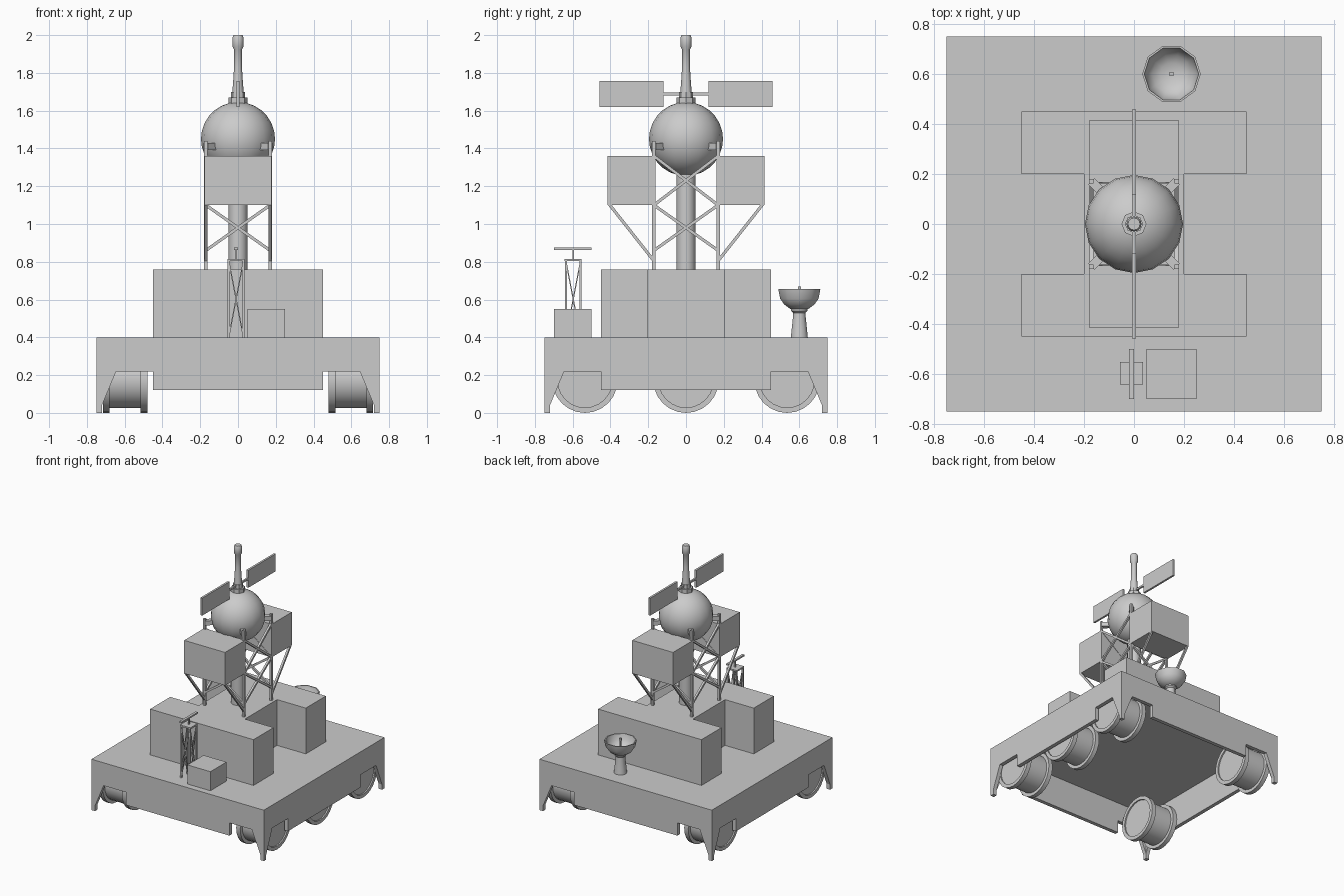
import bpy, bmesh, math
from mathutils import Vector, Matrix

if "Cube" in bpy.data.objects:
    bpy.data.objects.remove(bpy.data.objects["Cube"])


def finish(name, bm, smooth=None):
    bmesh.ops.recalc_face_normals(bm, faces=bm.faces)
    me = bpy.data.meshes.new(name)
    bm.to_mesh(me)
    bm.free()
    ob = bpy.data.objects.new(name, me)
    bpy.context.collection.objects.link(ob)
    if smooth:
        bpy.ops.object.select_all(action='DESELECT')
        ob.select_set(True)
        bpy.context.view_layer.objects.active = ob
        bpy.ops.object.shade_smooth_by_angle(angle=math.radians(smooth))
    return ob


def box(name, x0, x1, y0, y1, z0, z1):
    bm = bmesh.new()
    m = Matrix.Translation(((x0 + x1) / 2, (y0 + y1) / 2, (z0 + z1) / 2))
    bmesh.ops.create_cube(bm, size=1, matrix=m @ Matrix.Diagonal((x1 - x0, y1 - y0, z1 - z0, 1)))
    return finish(name, bm)


def beams(name, pairs, w):
    """Square bars between pairs of points, in one object."""
    bm = bmesh.new()
    for a, b in pairs:
        a, b = Vector(a), Vector(b)
        d = b - a
        z = d.normalized()
        side = Vector((0, 1, 0)) if abs(z.x) > abs(z.y) else Vector((1, 0, 0))
        y = z.cross(side).normalized()
        rot = Matrix((y.cross(z), y, z)).transposed().to_4x4()
        m = Matrix.Translation((a + b) / 2) @ rot @ Matrix.Diagonal((w, w, d.length, 1))
        bmesh.ops.create_cube(bm, size=1, matrix=m)
    return finish(name, bm)


def prism(name, pts, depth, matrix):
    """Flat outline extruded along its local z."""
    bm = bmesh.new()
    f = bm.faces.new([bm.verts.new((x, y, 0)) for x, y in pts])
    ext = bmesh.ops.extrude_face_region(bm, geom=[f])
    bmesh.ops.translate(bm, vec=(0, 0, depth),
                        verts=[v for v in ext['geom'] if isinstance(v, bmesh.types.BMVert)])
    bm.transform(matrix)
    return finish(name, bm)


def lathe(name, prof, segs, matrix, smooth=40):
    """Turn (radius, height) points about local z, ends capped."""
    bm = bmesh.new()
    rings = []
    for r, z in prof:
        rings.append([bm.verts.new((r * math.cos(2 * math.pi * i / segs),
                                    r * math.sin(2 * math.pi * i / segs), z)) for i in range(segs)])
    for a, b in zip(rings, rings[1:]):
        for i in range(segs):
            j = (i + 1) % segs
            bm.faces.new((a[i], a[j], b[j], b[i]))
    bm.faces.new(rings[0])
    bm.faces.new(rings[-1])
    bm.transform(matrix)
    return finish(name, bm, smooth)


T = Matrix.Translation

# Hollow chassis: deck plate and four skirts with corner feet
box("deck", -.75, .75, -.75, .75, .37, .4)
half = [(.45, .12), (.45, .22), (.645, .22), (.72, .04), (.72, 0), (.75, 0), (.75, .4)]
skirt = half + [(-x, z) for x, z in reversed(half)]
for i, side in enumerate(("front", "right", "back", "left")):
    m = Matrix.Rotation(i * math.pi / 2, 4, 'Z') @ T((0, -.72, 0)) @ Matrix.Rotation(math.pi / 2, 4, 'X')
    prism(side + "_skirt", skirt, .03, m)

# Flanged wheels: three on the right, two on the left
R = .173
wheel = [(.145, -.108), (.145, -.118), (R, -.118), (R, -.083), (.147, -.083),
         (.147, .083), (R, .083), (R, .118), (.145, .118), (.145, .108)]
for x, y in ((.598, -.535), (.598, 0), (.598, .535), (-.598, -.535), (-.598, .535)):
    lathe("wheel", wheel, 24, T((x, y, R)) @ Matrix.Rotation(math.pi / 2, 4, 'Y'))

# H-shaped housing on the deck and a small equipment box
q = [(.2, -.2), (.2, .2), (.45, .2), (.45, .45)]
r = [(.45, -.45), (.45, -.2)]
right = r + q
prism("housing", right + [(-x, y) for x, y in reversed(right)], .36, T((0, 0, .4)))
box("equipment_box", .05, .25, -.7, -.5, .4, .55)

# Small lattice mast with a crossbar
cx, cy, h = -.01, -.597, .039
corners = [(cx - h, cy - h), (cx + h, cy - h), (cx + h, cy + h), (cx - h, cy + h)]
beams("mast_posts", [((x, y, .4), (x, y, .81)) for x, y in corners], .011)
braces = []
for i in range(4):
    a, b = corners[i], corners[(i + 1) % 4]
    braces += [((*a, .4), (*b, .805)), ((*b, .4), (*a, .805))]
beams("mast_braces", braces, .006)
box("mast_top", cx - .045, cx + .045, cy - .045, cy + .045, .803, .815)
box("mast_pin", cx - .005, cx + .005, cy - .005, cy + .005, .815, .865)
box("mast_crossbar", cx - .01, cx + .01, -.7, -.5, .863, .875)

# Dish on a flared pedestal
dish_at = T((.15, .6, 0))
lathe("dish_pedestal", [(.047, .4), (.043, .44), (.034, .52), (.034, .53), (.045, .54), (.045, .555)],
      10, dish_at)
lathe("dish_bowl", [(.05, .55), (.085, .575), (.107, .605), (.117, .655),
                    (.109, .655), (.099, .61), (.078, .585), (.045, .565)], 10, dish_at)
box("dish_feed", .145, .155, .595, .605, .56, .66)
box("dish_feed_tip", .142, .158, .592, .608, .65, .67)

# Tower: central column, corner posts, cross braces
lathe("tower_column", [(.05, .76), (.05, 1.32)], 16, T((0, 0, 0)))
P = .17
posts = [(-P, -P), (P, -P), (P, P), (-P, P)]
beams("tower_posts", [((x, y, .76), (x, y, 1.44)) for x, y in posts], .018)
braces = []
for i in range(4):
    a, b = posts[i], posts[(i + 1) % 4]
    for z0, z1 in ((.86, 1.1), (1.1, 1.36)):
        braces += [((*a, z0), (*b, z1)), ((*b, z0), (*a, z1))]
beams("tower_braces", braces, .016)
beams("sphere_brackets", [((x, y, 1.41), (x * .72, y * .72, 1.41)) for x, y in posts], .035)

# Side cabins with raking struts
for s in (-1, 1):
    y0, y1 = sorted((s * .165, s * .415))
    box("cabin", -.178, .178, y0, y1, 1.1, 1.36)
    beams("cabin_struts", [((x, s * P, .805), (x, s * .407, 1.105)) for x in (-P, P)], .016)

# Sphere
bm = bmesh.new()
bmesh.ops.create_uvsphere(bm, u_segments=16, v_segments=14, radius=.196, matrix=T((0, 0, 1.45)))
finish("sphere_tank", bm, 40)

# Stepped collar and chimney-like pole
lathe("collar", [(.05, 1.63), (.05, 1.67), (.036, 1.67), (.036, 1.7)], 8, T((0, 0, 0)))
lathe("top_pole", [(.031, 1.69), (.026, 1.75), (.021, 1.83), (.021, 1.925), (.03, 1.94),
                   (.03, 1.985), (.024, 2.0)], 12, T((0, 0, 0)))

# Vertical panels on arms
for s in (-1, 1):
    y0, y1 = sorted((s * .118, s * .457))
    box("panel", -.008, .008, y0, y1, 1.62, 1.757)
beams("panel_arm", [((0, -.125, 1.688), (0, .125, 1.688))], .014)
